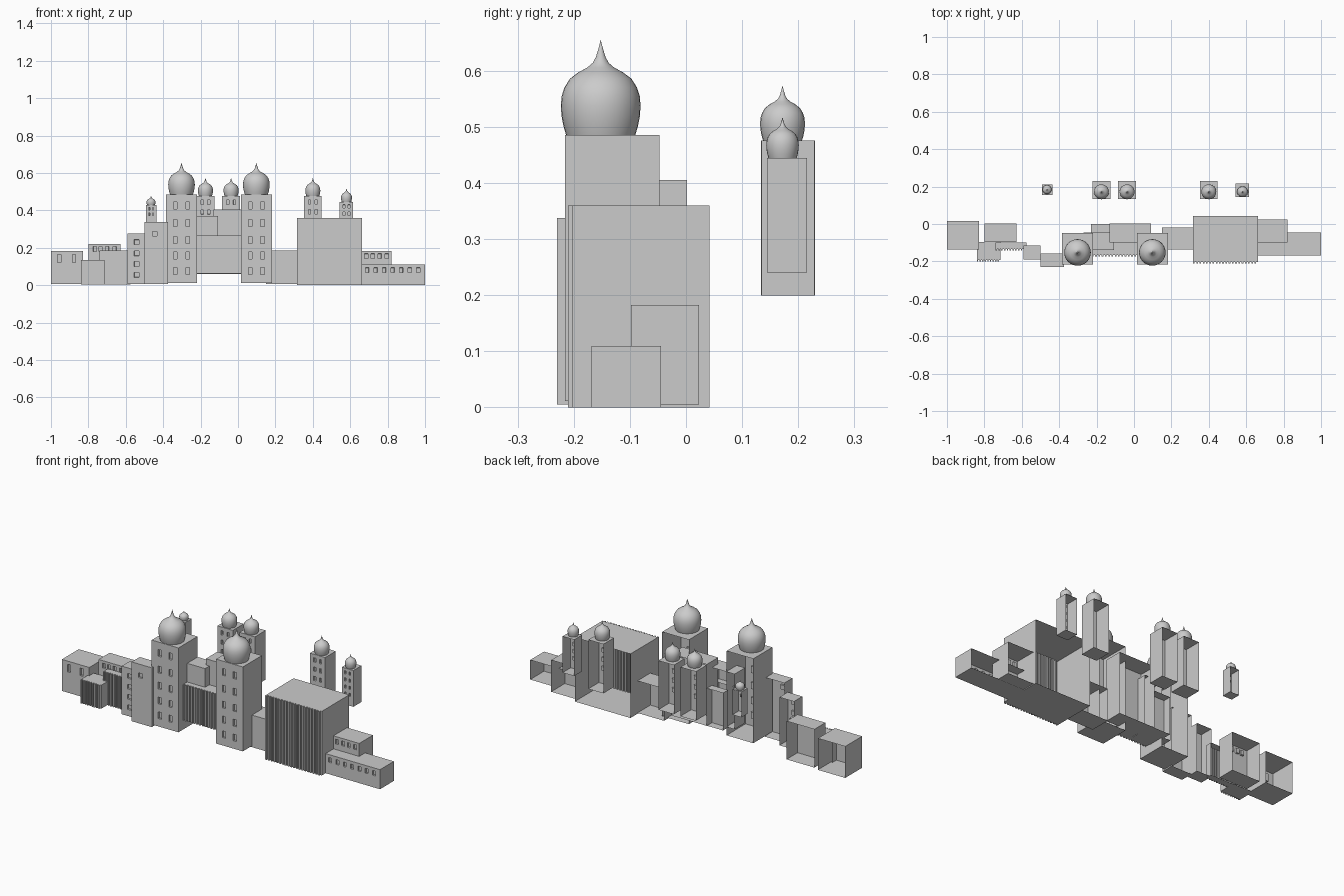
import bpy, bmesh, math

if "Cube" in bpy.data.objects:
    bpy.data.objects.remove(bpy.data.objects["Cube"])


def finish(bm, name):
    me = bpy.data.meshes.new(name)
    bm.to_mesh(me)
    bm.free()
    ob = bpy.data.objects.new(name, me)
    bpy.context.collection.objects.link(ob)
    return ob


def block(name, x0, x1, y0, y1, z0, z1, ribs=0, cols=(), rows=(), w=0.0, h=0.0):
    """Open-backed building shell: ribbed, plain or windowed front wall."""
    bm = bmesh.new()

    def face(pts):
        return bm.faces.new([bm.verts.new(p) for p in pts])

    # front outline in plan, left to right
    plan = [(x0, y0), (x1, y0)]
    if ribs:
        p, d = (x1 - x0) / ribs, 0.008
        plan = []
        for i in range(ribs):
            a = x0 + i * p
            plan += [(a, y0), (a + p * .5, y0), (a + p * .5, y0 + d), (a + p, y0 + d)]
    # side walls, roof, floor
    ring = [(x0, y1)] + plan + [(x1, y1)]
    face([(x, y, z1) for x, y in ring])
    face([(x, y, z0) for x, y in reversed(ring)])
    n = len(ring)
    for i in range(n - 1):
        if cols and i == 1:
            continue
        (ax, ay), (bx, by) = ring[i], ring[i + 1]
        if (ax, ay) != (bx, by):
            face([(ax, ay, z0), (bx, by, z0), (bx, by, z1), (ax, ay, z1)])
    # gridded front wall with window cells
    windows = []
    if cols:
        xs = [x0] + [c + s * w / 2 for c in sorted(cols) for s in (-1, 1)] + [x1]
        zs = [z0] + [r + s * h / 2 for r in sorted(rows) for s in (-1, 1)] + [z1]
        for i in range(len(xs) - 1):
            for j in range(len(zs) - 1):
                f = face([(xs[i], y0, zs[j]), (xs[i + 1], y0, zs[j]),
                          (xs[i + 1], y0, zs[j + 1]), (xs[i], y0, zs[j + 1])])
                if i % 2 and j % 2:
                    windows.append(f)
    bmesh.ops.remove_doubles(bm, verts=bm.verts, dist=1e-5)
    windows = [f for f in windows if f.is_valid]
    if windows:
        # raised frame, then sunken pane
        bm.normal_update()
        t = w * 0.17
        bmesh.ops.inset_individual(bm, faces=windows, thickness=t, depth=0)
        bm.normal_update()
        bmesh.ops.inset_individual(bm, faces=windows, thickness=t * .1, depth=-0.01)
    return finish(bm, name)


# onion dome outline: (radius, height), largest radius = 1
PROFILE = [(.87, 0), (.93, .2), (.985, .48), (1, .74), (.98, .98), (.91, 1.2), (.77, 1.42),
           (.56, 1.58), (.34, 1.70), (.2, 1.82), (.12, 1.97), (.06, 2.17), (0, 2.4)]


def dome(name, x, y, z, r, height, sides=32):
    bm = bmesh.new()
    k = height / 2.4
    vs = [bm.verts.new((x + a * r, y, z + b * k)) for a, b in PROFILE]
    es = [bm.edges.new(e) for e in zip(vs, vs[1:])]
    bmesh.ops.spin(bm, geom=vs + es, cent=(x, y, z), axis=(0, 0, 1),
                   angle=math.tau, steps=sides, use_duplicate=False)
    bmesh.ops.remove_doubles(bm, verts=bm.verts, dist=1e-5)
    bmesh.ops.recalc_face_normals(bm, faces=bm.faces)
    for f in bm.faces:
        f.smooth = True
    return finish(bm, name)


# left wing
block("left_end_house", -1, -.83, -.135, .015, .005, .182,
      cols=(-.955, -.877), rows=(.143,), w=.024, h=.048)
block("left_ribbed_shed", -.84, -.715, -.2, -.095, .003, .135, ribs=9)
block("left_rear_house", -.8, -.627, -.095, .003, .005, .22,
      cols=(-.765, -.735, -.70, -.66), rows=(.193,), w=.024, h=.032)
block("left_ribbed_hall", -.74, -.575, -.142, -.098, .003, .185, ribs=11)
block("left_stair_house", -.59, -.5, -.19, -.115, .005, .275,
      cols=(-.542,), rows=(.055, .113, .17, .23), w=.034, h=.034)
block("left_tall_house", -.5, -.375, -.23, -.158, .005, .338,
      cols=(-.445,), rows=(.275,), w=.034, h=.034)

# centre halls between the main towers
block("centre_ribbed_hall", -.225, .02, -.175, -.1, .063, .265, ribs=14)
block("centre_left_hall", -.27, -.108, -.138, -.045, .06, .37)
block("centre_right_hall", -.13, .092, -.1, .002, .06, .405)
block("centre_back_hall", -.23, -.13, -.045, .0, .06, .27)

# right wing
block("right_link", .15, .316, -.135, -.02, .005, .185)
block("right_ribbed_hall", .316, .662, -.21, .042, 0, .36, ribs=20)
block("right_rear_house", .662, .822, -.098, .023, .005, .183,
      cols=(.685, .72, .757, .795), rows=(.155,), w=.024, h=.032)
block("right_end_house", .662, 1, -.168, -.045, 0, .11,
      cols=[.69 + i * .0455 for i in range(7)], rows=(.08,), w=.024, h=.032)

# two main domed towers
for side, x in (("left", -.302), ("right", .098)):
    block(side + "_main_tower", x - .083, x + .083, -.216, -.047, .012, .486,
          cols=(x - .033, x + .033), rows=(.075, .158, .242, .332, .425), w=.026, h=.044)
    dome(side + "_main_dome", x, -.152, .486, .071, .169)

# rear towers: x, y, dome y, half width, base, top, dome radius, dome height
REAR = [(-.465, .184, .184, .028, .285, .428, .024, .05),
        (-.174, .182, .172, .048, .2, .476, .040, .098),
        (-.037, .182, .172, .048, .2, .476, .040, .098),
        (.4, .182, .172, .047, .2, .476, .040, .098),
        (.58, .18, .172, .036, .241, .445, .029, .073)]
for i, (x, y, dy, hw, z0, z1, r, dh) in enumerate(REAR):
    s = hw / .048
    n = 4 if s > .7 else 2
    block(f"rear_tower_{i}", x - hw, x + hw, y - hw, y + hw, z0, z1,
          cols=(x - .018 * s, x + .018 * s),
          rows=[z1 - .032 * s - k * .053 * s for k in range(n)], w=.017 * s, h=.028 * s)
    dome(f"rear_dome_{i}", x, dy, z1, r, dh, 24)
